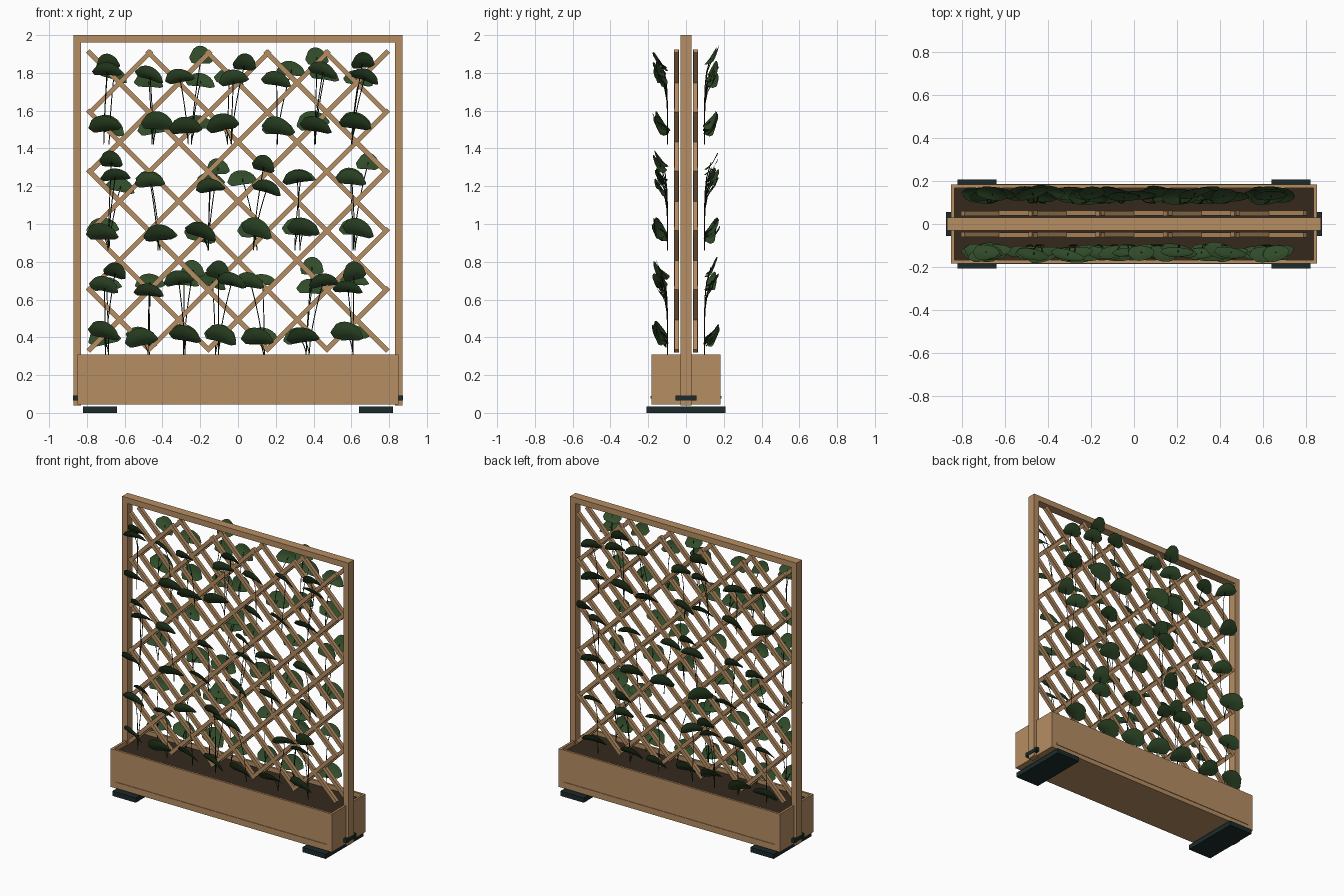
import bpy, bmesh, math, random
from mathutils import Vector, Matrix

if "Cube" in bpy.data.objects:
    bpy.data.objects.remove(bpy.data.objects["Cube"])

random.seed(11)


def material(name, rgb):
    m = bpy.data.materials.new(name)
    m.diffuse_color = (*rgb, 1)
    m.use_nodes = True
    m.node_tree.nodes["Principled BSDF"].inputs["Base Color"].default_value = m.diffuse_color
    return m


WOOD = material("wood", (0.47, 0.27, 0.125))
SOIL = material("soil", (0.035, 0.022, 0.012))
LEAF = material("leaf", (0.03, 0.07, 0.022))
STEM = material("stem", (0.012, 0.025, 0.012))
DARK = material("dark_metal", (0.012, 0.023, 0.023))


def finish(name, bm, mat):
    me = bpy.data.meshes.new(name)
    bm.to_mesh(me)
    bm.free()
    me.materials.append(mat)
    ob = bpy.data.objects.new(name, me)
    bpy.context.collection.objects.link(ob)
    return ob


def box(name, lo, hi, mat):
    bm = bmesh.new()
    lo, hi = Vector(lo), Vector(hi)
    m = Matrix.Translation((lo + hi) / 2) @ Matrix.Diagonal((*(hi - lo), 1))
    bmesh.ops.create_cube(bm, size=1, matrix=m)
    return finish(name, bm, mat)


# Planter: floor, soil, four walls and front/back beads
T = 0.015
box("planter_floor", (-0.84, -0.175, 0.045), (0.84, 0.175, 0.065), WOOD)
box("soil", (-0.836, -0.171, 0.06), (0.836, 0.171, 0.28), SOIL)
for side, s in (("front", -1), ("back", 1)):
    y0, y1 = sorted((s * 0.183, s * (0.183 - T)))
    box(f"planter_{side}_wall", (-0.85, y0, 0.045), (0.85, y1, 0.31), WOOD)
    y0, y1 = sorted((s * 0.180, s * 0.187))
    box(f"planter_{side}_bead", (-0.81, y0, 0.075), (0.81, y1, 0.09), WOOD)

for side, s in (("left", -1), ("right", 1)):
    x0, x1 = sorted((s * 0.85, s * (0.85 - T)))
    box(f"planter_{side}_wall", (x0, -0.17, 0.045), (x1, 0.17, 0.31), WOOD)
    # Frame posts
    x0, x1 = sorted((s * 0.83, s * 0.87))
    box(f"{side}_post", (x0, -0.03, 0.04), (x1, 0.03, 1.96), WOOD)
    # Post brackets with bolts
    x0, x1 = sorted((s * 0.849, s * 0.873))
    box(f"{side}_bracket", (x0, -0.055, 0.065), (x1, 0.055, 0.092), DARK)
    bm = bmesh.new()
    for y in (-0.043, 0.043):
        m = Matrix.Translation((s * 0.860, y, 0.078)) @ Matrix.Rotation(math.pi / 2, 4, 'Y')
        bmesh.ops.create_cone(bm, cap_ends=True, segments=12, radius1=0.009, radius2=0.009, depth=0.028, matrix=m)
    finish(f"{side}_bracket_bolts", bm, DARK)
    # Feet
    x0, x1 = sorted((s * 0.64, s * 0.82))
    box(f"{side}_foot", (x0, -0.208, 0), (x1, 0.208, 0.033), DARK)

box("top_rail", (-0.87, -0.03, 1.96), (0.87, 0.03, 2.0), WOOD)

# Diagonal lattice panels: two interlocking slat directions per side
N, X0, Z0, P = 5, -0.782, 0.338, 0.3135


def lattice(name, s):
    bm = bmesh.new()
    for mirror, y in ((1, 0.0515), (-1, 0.0485)):
        for k in range(-(N - 1), N):
            cells = N - abs(k)
            cx = X0 + (max(k, 0) + cells / 2) * P
            cz = Z0 + (max(-k, 0) + cells / 2) * P
            length = cells * P * math.sqrt(2) + 0.03
            m = (Matrix.Translation((mirror * cx, s * y, cz))
                 @ Matrix.Rotation(-mirror * math.pi / 4, 4, 'Y')
                 @ Matrix.Diagonal((length, 0.024, 0.025, 1)))
            bmesh.ops.create_cube(bm, size=1, matrix=m)
    finish(name, bm, WOOD)


# Folded, drooping leaf: broad at one end, pointed at the other, leaning outwards
def add_leaf(bm, pos, s, width, height):
    lean = random.uniform(0.4, 0.8)
    nu, nv = 8, 4
    rot = Matrix.Rotation(random.uniform(-0.15, 0.4), 3, 'Y') @ Matrix.Rotation(random.uniform(-0.25, 0.25), 3, 'Z')
    rows = []
    for i in range(nu + 1):
        u = -1 + 2 * i / nu
        half = 0.08 + 0.92 * math.sqrt(max(0, 1 - abs(u) ** 2.2)) * (1 - 0.22 * u)
        row = []
        for j in range(nv + 1):
            v = -1 + 2 * j / nv
            a, b = u * width / 2, v * half * height / 2
            cup = 0.014 * (1 - abs(v)) * (1 - u * u)
            p = Vector((a, s * (b * math.sin(lean) + cup * math.cos(lean)),
                        b * math.cos(lean) - cup * math.sin(lean) - 0.022 * u * u + 0.008))
            row.append(bm.verts.new(rot @ p + Vector(pos)))
        rows.append(row)
    for i in range(nu):
        for j in range(nv):
            bm.faces.new((rows[i][j], rows[i + 1][j], rows[i + 1][j + 1], rows[i][j + 1]))


# Stem that starts upright at the foot and bends out to a leaf
def add_stem(cu, foot, tip):
    sp = cu.splines.new('POLY')
    sp.points.add(6)
    d = tip - foot
    for i, q in enumerate(sp.points):
        t = i / 6
        q.co = (foot.x + d.x * t ** 1.5, foot.y + d.y * t ** 6, foot.z + d.z * t, 1)


# Climbing plants: three rows of sprigs on each side (base height, columns)
ROWS = ((0.31, (-0.70, -0.48, -0.28, -0.10, 0.15, 0.38, 0.62)),
        (0.86, (-0.70, -0.41, -0.14, 0.10, 0.32, 0.60)),
        (1.42, (-0.70, -0.46, -0.25, -0.05, 0.19, 0.40, 0.60)))


def vines(name, s):
    bm = bmesh.new()
    cu = bpy.data.curves.new(name + "_stems", 'CURVE')
    cu.dimensions = '3D'
    cu.bevel_depth = 0.0025
    cu.bevel_resolution = 0
    uni = random.uniform
    for base, columns in ROWS:
        for c, x in enumerate(columns):
            x += uni(-0.02, 0.02)
            leaves = [(uni(-0.05, 0.03), uni(0.085, 0.125), 0.175, 0.105),
                      (uni(-0.08, 0.08), uni(0.33, 0.40), 0.16, 0.085)]
            if (c + (s > 0)) % 3 == 0:
                leaves.append((uni(0, 0.09), uni(0.43, 0.48), 0.125, 0.11))
            foot = Vector((x, s * 0.098, base))
            for dx, dz, w, h in leaves:
                tip = Vector((x + dx, s * uni(0.125, 0.145), base + dz))
                add_leaf(bm, tip, s, w, h)
                add_stem(cu, foot, tip)
    for f in bm.faces:
        f.smooth = True
    finish(name + "_leaves", bm, LEAF)
    cu.materials.append(STEM)
    bpy.context.collection.objects.link(bpy.data.objects.new(name + "_stems", cu))


for side, s in (("front", -1), ("back", 1)):
    lattice(f"{side}_lattice", s)
    vines(f"{side}_vine", s)
